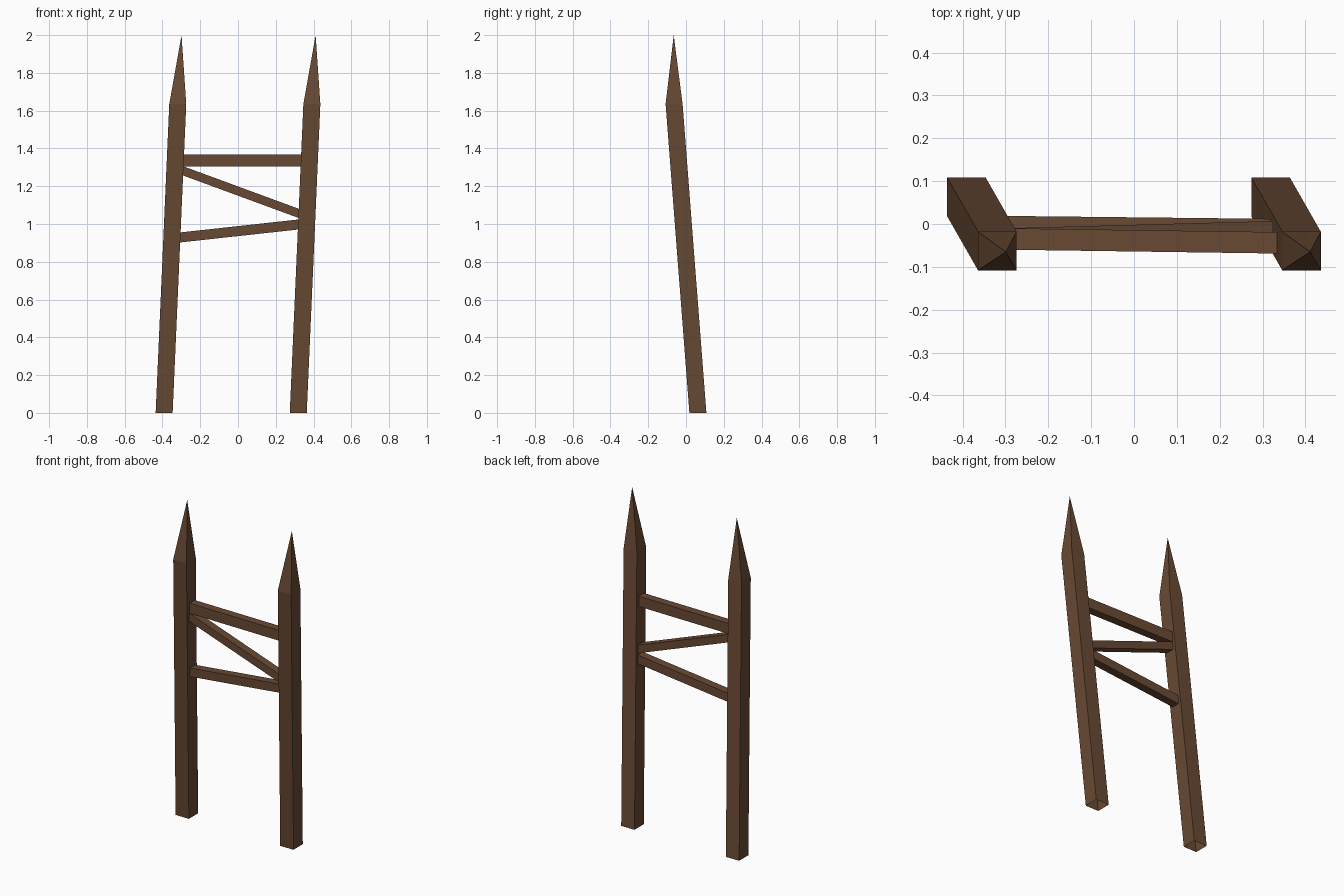
import bpy, bmesh

if "Cube" in bpy.data.objects:
    bpy.data.objects.remove(bpy.data.objects["Cube"])

wood = bpy.data.materials.new("brown wood")
wood.diffuse_color = (0.14, 0.068, 0.034, 1)
wood.use_nodes = True
wood.node_tree.nodes["Principled BSDF"].inputs["Base Color"].default_value = wood.diffuse_color


def build(name, bm):
    bmesh.ops.recalc_face_normals(bm, faces=bm.faces)
    mesh = bpy.data.meshes.new(name)
    bm.to_mesh(mesh)
    bm.free()
    mesh.materials.append(wood)
    bpy.context.collection.objects.link(bpy.data.objects.new(name, mesh))


def ring(bm, x0, x1, y0, y1, z):
    return [bm.verts.new((x, y, z)) for x, y in ((x0, y0), (x1, y0), (x1, y1), (x0, y1))]


# Leaning post with a pointed top and an open foot
def post(name, dx):
    bm = bmesh.new()
    foot = ring(bm, dx - 0.436, dx - 0.346, 0.018, 0.108, 0)
    shoulder = ring(bm, dx - 0.364, dx - 0.274, -0.108, -0.018, 1.634)
    tip = bm.verts.new((dx - 0.299, -0.065, 2.0))
    for i in range(4):
        j = (i + 1) % 4
        bm.faces.new((foot[i], foot[j], shoulder[j], shoulder[i]))
        bm.faces.new((shoulder[i], shoulder[j], tip))
    build(name, bm)


# Square rail between two end points (x, y, z), ends set into the posts
def rail(name, a, b, height, depth=0.05):
    bm = bmesh.new()
    ends = []
    for x, y, z in (a, b):
        ends.append([bm.verts.new((x, y + sy * depth / 2, z + sz * height / 2))
                     for sy, sz in ((-1, -1), (1, -1), (1, 1), (-1, 1))])
    for i in range(4):
        j = (i + 1) % 4
        bm.faces.new((ends[0][i], ends[0][j], ends[1][j], ends[1][i]))
    for e in ends:
        bm.faces.new(e)
    build(name, bm)


post("left_post", 0)
post("right_post", 0.71)
rail("top_rail", (-0.295, -0.035, 1.337), (0.34, -0.044, 1.337), 0.063)
rail("diagonal_rail", (-0.298, -0.035, 1.284), (0.33, -0.018, 1.053), 0.049)
rail("bottom_rail", (-0.313, -0.006, 0.928), (0.325, -0.013, 0.998), 0.053)
